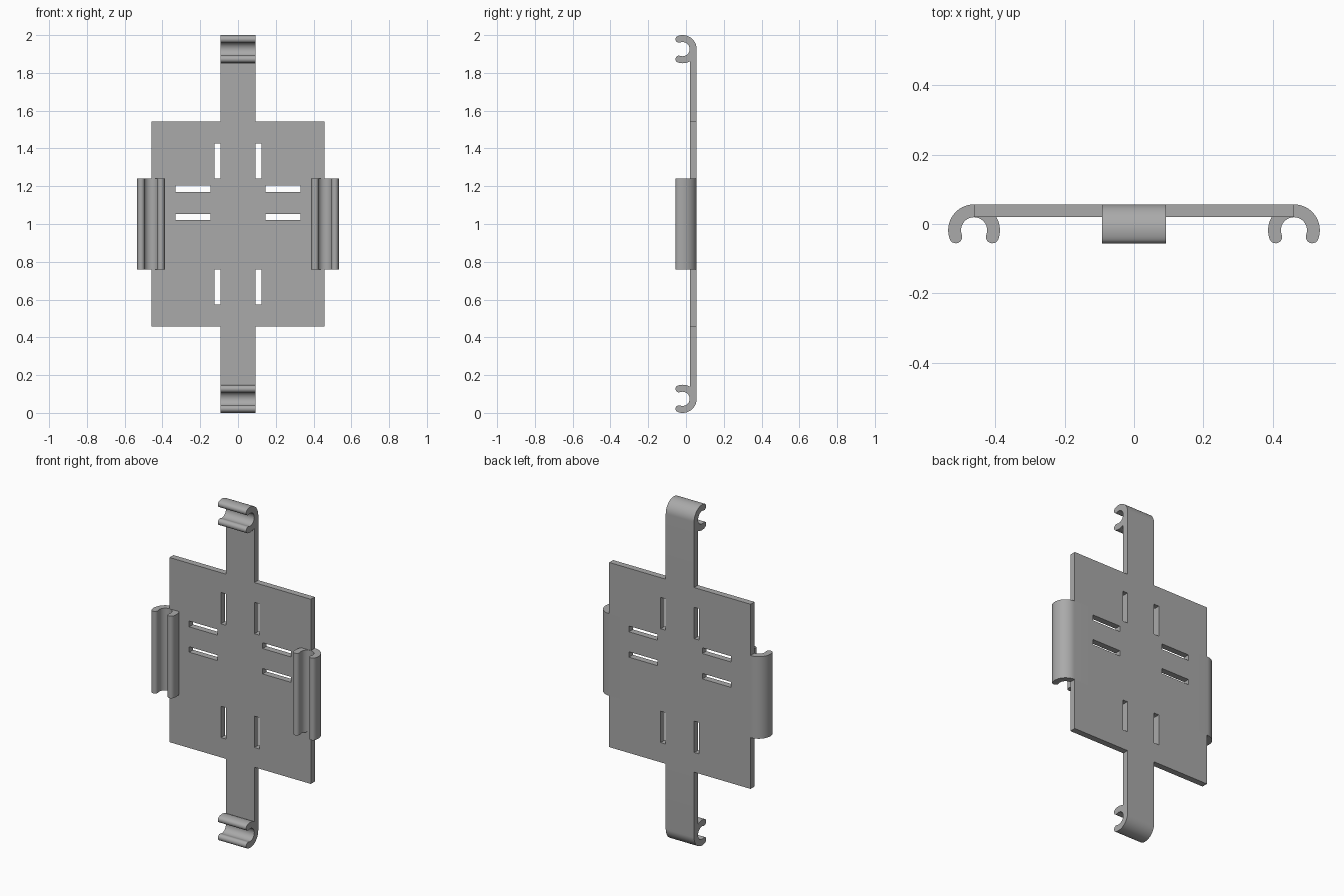
import bpy, bmesh
from math import sin, cos, radians, asin, degrees
from mathutils import Vector

if "Cube" in bpy.data.objects:
    bpy.data.objects.remove(bpy.data.objects["Cube"])

grey = bpy.data.materials.new("plain grey")
grey.use_nodes = True
colour = (0.4, 0.4, 0.4, 1)
grey.diffuse_color = colour
grey.node_tree.nodes["Principled BSDF"].inputs["Base Color"].default_value = colour

BACK, FRONT = 0.0565, 0.02       # y of the two plate surfaces
OUTER, INNER = 0.0745, 0.0375    # clip radii
TIP = 20                         # how far the clip wraps past half a turn
PANEL_X, PANEL_Z = 0.459, 0.542
MID = 1.0                        # height of the centre
NOTCH_X, CLIP_HALF = 0.36, 0.241


def finish(name, bm):
    bmesh.ops.recalc_face_normals(bm, faces=bm.faces[:])
    mesh = bpy.data.meshes.new(name)
    bm.to_mesh(mesh)
    bm.free()
    obj = bpy.data.objects.new(name, mesh)
    bpy.context.collection.objects.link(obj)
    mesh.materials.append(grey)
    bpy.ops.object.select_all(action="DESELECT")
    obj.select_set(True)
    bpy.context.view_layer.objects.active = obj
    bpy.ops.object.shade_smooth_by_angle(angle=radians(35))
    return obj


def arc(centre, radius, start, end, steps):
    angles = [radians(start + (end - start) * i / steps) for i in range(steps + 1)]
    return [(centre[0] + radius * cos(a), centre[1] + radius * sin(a)) for a in angles]


def clip_profile(start, reach):
    """Flat arm from start, ending in a round open clip whose outside is at reach."""
    c = (reach - OUTER, BACK - OUTER)
    mid, cap = (OUTER + INNER) / 2, (OUTER - INNER) / 2
    tips = [(c[0] + s * mid * cos(radians(TIP)), c[1] - mid * sin(radians(TIP))) for s in (1, -1)]
    meet = 180 - degrees(asin((FRONT - c[1]) / OUTER))
    pts = [(start, BACK)]
    pts += arc(c, OUTER, 90, -TIP, 20)
    pts += arc(tips[0], cap, -TIP, -TIP - 180, 10)[1:-1]
    pts += arc(c, INNER, -TIP, 180 + TIP, 32)
    pts += arc(tips[1], cap, TIP, TIP - 180, 10)[1:-1]
    pts += arc(c, OUTER, 180 + TIP, meet, 10)
    return pts + [(start, FRONT)]


def clip_arm(name, profile, half_width, place):
    """Extrude the profile; place maps (along, y, across) to a position."""
    bm = bmesh.new()
    face = bm.faces.new([bm.verts.new(place(u, y, -half_width)) for u, y in profile])
    new = bmesh.ops.extrude_face_region(bm, geom=[face])["geom"]
    shift = Vector(place(0, 0, half_width)) - Vector(place(0, 0, -half_width))
    bmesh.ops.translate(bm, vec=shift, verts=[v for v in new if isinstance(v, bmesh.types.BMVert)])
    return finish(name, bm)


# Slotted panel: one quadrant of openings, mirrored by absolute position
openings = [
    (0.093, 0.125, 0.242, 0.426),         # upright slots
    (NOTCH_X, PANEL_X, 0, CLIP_HALF),     # room for the side arms
]
flat_slots = [(0.146, 0.331, 0.020, 0.052), (0.146, 0.331, 0.169, 0.203)]


def is_open(x, z):
    inside = lambda o, h: o[0] < abs(x) < o[1] and o[2] < h < o[3]
    return any(inside(o, abs(z)) for o in openings) or any(inside(o, z) for o in flat_slots)


boxes = openings + flat_slots
xs = sorted({s * v for o in boxes for v in o[:2] for s in (1, -1)} | {PANEL_X, -PANEL_X})
zs = sorted({s * v for o in boxes for v in o[2:] for s in (1, -1)} | {PANEL_Z, -PANEL_Z})
bm = bmesh.new()
grid = [[bm.verts.new((x, BACK, z + MID)) for z in zs] for x in xs]
for i in range(len(xs) - 1):
    for j in range(len(zs) - 1):
        if not is_open((xs[i] + xs[i + 1]) / 2, (zs[j] + zs[j + 1]) / 2):
            bm.faces.new((grid[i][j], grid[i + 1][j], grid[i + 1][j + 1], grid[i][j + 1]))
bmesh.ops.delete(bm, geom=[v for v in bm.verts if not v.link_faces], context="VERTS")
new = bmesh.ops.extrude_face_region(bm, geom=bm.faces[:])["geom"]
bmesh.ops.translate(bm, vec=(0, FRONT - BACK, 0),
                    verts=[v for v in new if isinstance(v, bmesh.types.BMVert)])
finish("slotted_panel", bm)

# Four clip arms: left and right, top and bottom
side = clip_profile(NOTCH_X, 0.535)
tall = clip_profile(PANEL_Z, 1.0)
for s, across, up in ((1, "left", "top"), (-1, "right", "bottom")):
    clip_arm(across + "_clip", side, CLIP_HALF, lambda u, y, w: (s * u, y, MID + w))
    clip_arm(up + "_clip_arm", tall, 0.092, lambda u, y, w: (w, y, MID + s * u))
